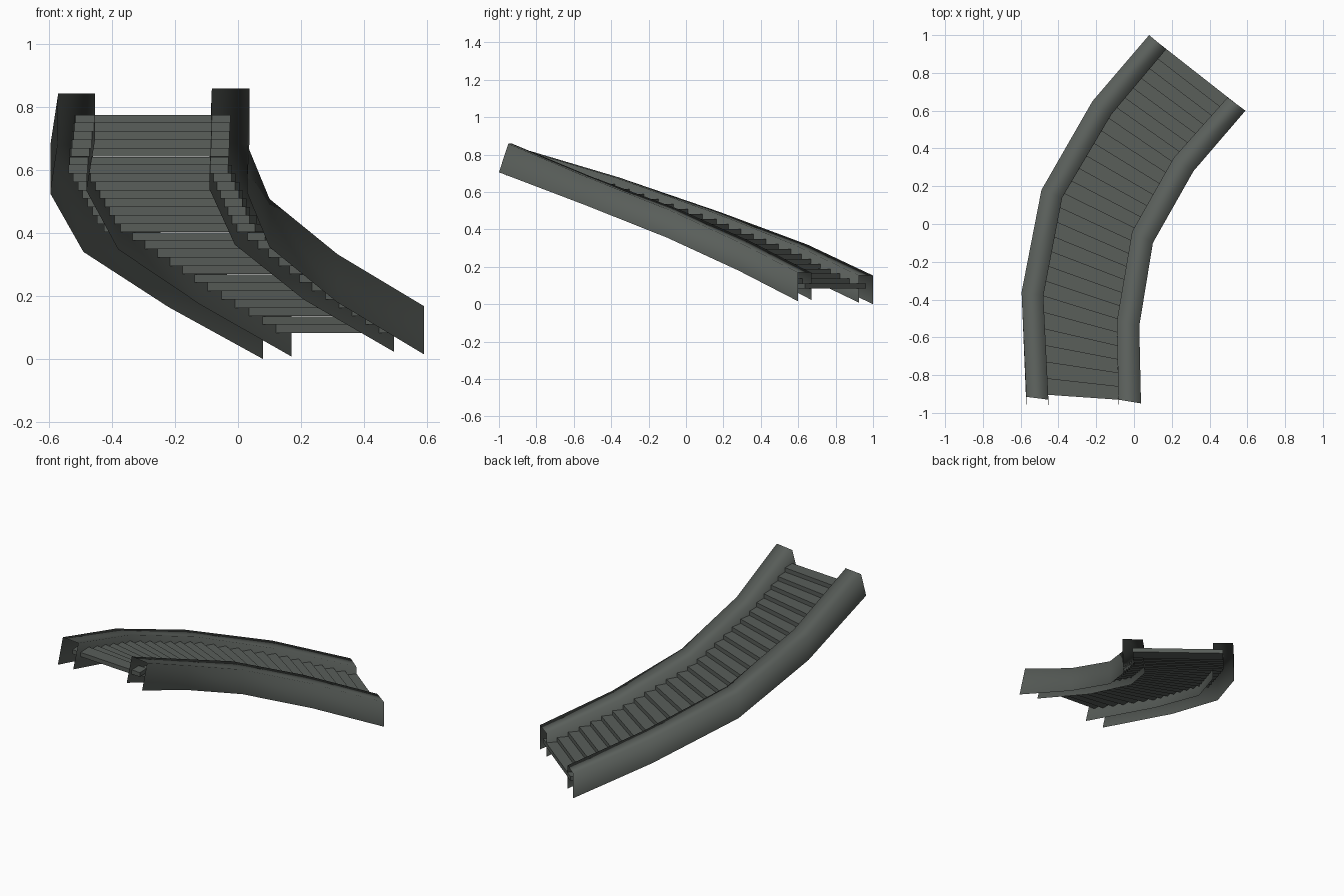
import bpy, bmesh
from mathutils import Vector

if "Cube" in bpy.data.objects:
    bpy.data.objects.remove(bpy.data.objects["Cube"])

mat = bpy.data.materials.new("dark grey stone")
mat.diffuse_color = (0.10, 0.112, 0.102, 1)
mat.use_nodes = True
mat.node_tree.nodes["Principled BSDF"].inputs["Base Color"].default_value = mat.diffuse_color

# rail stations from low end to high end: outer xy, inner xy, bottom z
LEFT = [((0.08, 1.0), (0.17, 0.925), 0.0),
        ((-0.22, 0.65), (-0.12, 0.58), 0.165),
        ((-0.49, 0.18), (-0.38, 0.14), 0.34),
        ((-0.595, -0.36), (-0.48, -0.38), 0.525),
        ((-0.57, -0.965), (-0.453, -0.98), 0.69)]
RIGHT = [((0.59, 0.60), (0.495, 0.67), 0.015),
         ((0.315, 0.28), (0.21, 0.35), 0.18),
         ((0.10, -0.10), (-0.01, -0.04), 0.355),
         ((0.028, -0.54), (-0.09, -0.51), 0.53),
         ((0.037, -1.0), (-0.083, -0.98), 0.705)]
HEIGHT = 0.153


def finish(name, bm, smooth):
    me = bpy.data.meshes.new(name)
    bm.to_mesh(me)
    bm.free()
    me.materials.append(mat)
    for p in me.polygons:
        p.use_smooth = smooth
    ob = bpy.data.objects.new(name, me)
    bpy.context.collection.objects.link(ob)


def rail(name, stations, flip):
    # inverted U channel, open below and at both ends
    bm = bmesh.new()
    rows = []
    for i, (o, n, z) in enumerate(stations):
        tilt = 0.05 if i == len(stations) - 1 else 0.0
        pts = [(o[0], o[1], z), (o[0], o[1] + tilt, z + HEIGHT),
               (n[0], n[1] + tilt, z + HEIGHT), (n[0], n[1], z + 0.008)]
        rows.append([bm.verts.new(p) for p in pts])
    for a, b in zip(rows, rows[1:]):
        for j in range(3):
            f = [a[j], a[j + 1], b[j + 1], b[j]]
            bm.faces.new(f[::-1] if flip else f)
    finish(name, bm, True)


def along(stations, t):
    # point in the middle of a rail's width at station parameter t
    i = min(int(t), len(stations) - 2)
    mids = [(Vector(s[0]) + Vector(s[1])) / 2 for s in stations[i:i + 2]]
    return mids[0].lerp(mids[1], t - i)


rail("left_rail", LEFT, True)
rail("right_rail", RIGHT, False)

# treads reach into both channels
STEPS = 26
T_END = 3.88
Z0, Z1 = 0.083, 0.775
rise = (Z1 - Z0) / STEPS
bm = bmesh.new()
for k in range(STEPS):
    t0 = T_END * k / STEPS
    t1 = min(T_END * (k + 1.15) / STEPS, T_END)
    plan = [along(LEFT, t0), along(LEFT, t1), along(RIGHT, t1), along(RIGHT, t0)]
    z = Z0 + k * rise
    lo = [bm.verts.new((p.x, p.y, z)) for p in plan]
    hi = [bm.verts.new((p.x, p.y, z + rise * 0.99)) for p in plan]
    bm.faces.new(lo[::-1])
    bm.faces.new(hi)
    for j in range(4):
        m = (j + 1) % 4
        bm.faces.new([lo[j], lo[m], hi[m], hi[j]])
bmesh.ops.recalc_face_normals(bm, faces=bm.faces)
finish("stair_treads", bm, False)
